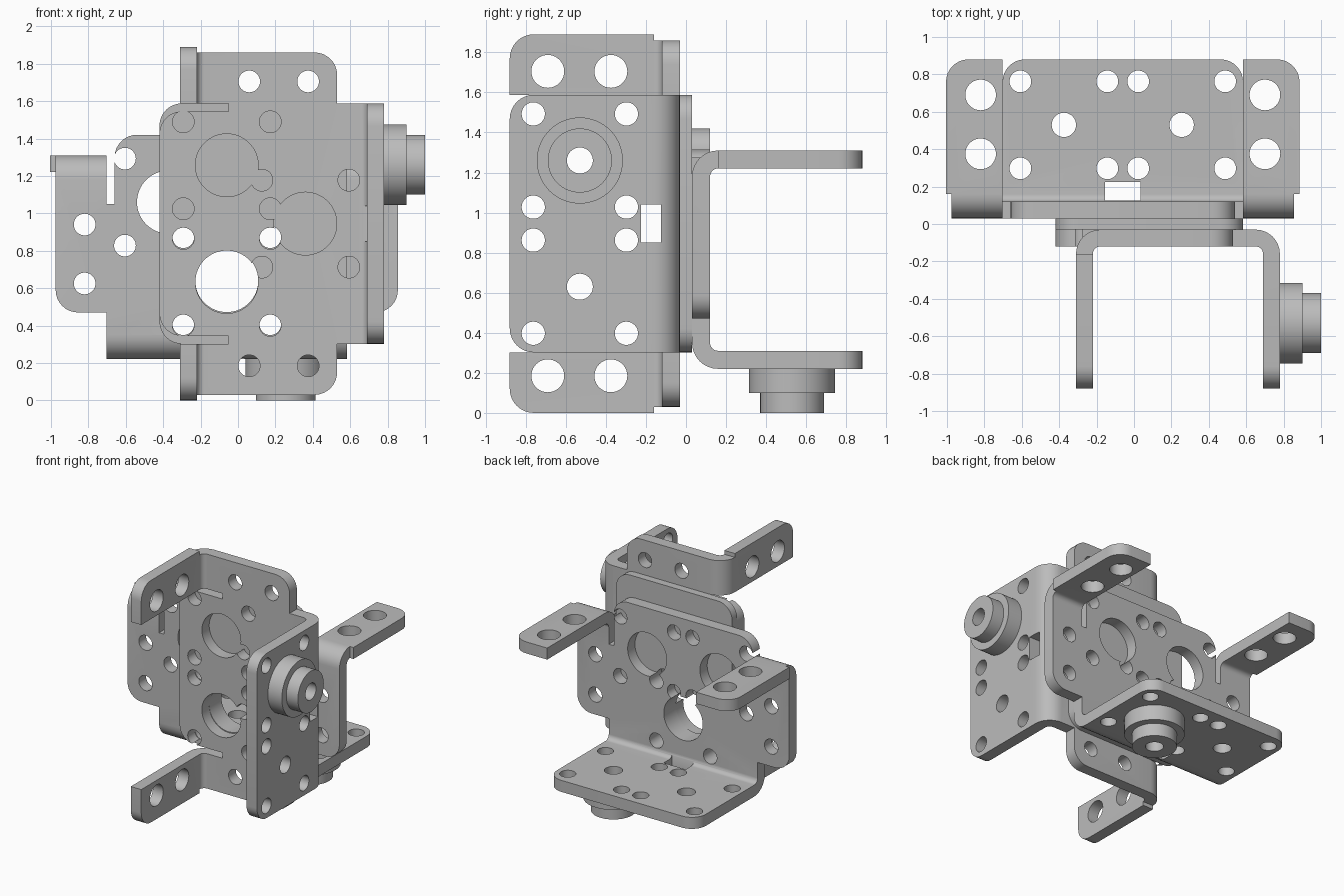
import bpy, bmesh, math
from mathutils import Matrix, Vector

if "Cube" in bpy.data.objects:
    bpy.data.objects.remove(bpy.data.objects["Cube"], do_unlink=True)

T = 0.09                 # sheet thickness
HALF = 0.643             # half width of the main sheet
R_IN, R_OUT = 0.04, 0.13 # bend radii
HORN = 0.2325            # half spacing of the square hole patterns

steel = bpy.data.materials.new("grey steel")
steel.use_nodes = True
GREY = (0.5, 0.5, 0.5, 1)
steel.diffuse_color = GREY
steel.node_tree.nodes["Principled BSDF"].inputs["Base Color"].default_value = GREY


def make_object(name, bm):
    bmesh.ops.recalc_face_normals(bm, faces=bm.faces)
    me = bpy.data.meshes.new(name)
    bm.to_mesh(me)
    bm.free()
    me.materials.append(steel)
    ob = bpy.data.objects.new(name, me)
    bpy.context.collection.objects.link(ob)
    return ob


def prism(name, outline, axis, lo, hi, rounds=(), radius=0.12):
    """Extrude an outline along an axis; round the corners listed in rounds."""
    def place(a, b, c):
        p = [a, b]
        p.insert(axis, c)
        return Vector(p)
    bm = bmesh.new()
    base = [bm.verts.new(place(a, b, lo)) for a, b in outline]
    face = bm.faces.new(base)
    new = bmesh.ops.extrude_face_region(bm, geom=[face])["geom"]
    shift = place(0, 0, hi - lo)
    bmesh.ops.translate(bm, vec=shift, verts=[g for g in new if isinstance(g, bmesh.types.BMVert)])
    edges = []
    for e in bm.edges:
        mid = (e.verts[0].co + e.verts[1].co) / 2
        if any((mid - Vector(r)).length < 0.005 for r in rounds):
            edges.append(e)
    if edges:
        bmesh.ops.bevel(bm, geom=edges, offset=radius, segments=8, profile=0.5, affect='EDGES')
    return make_object(name, bm)


def rect(a0, a1, b0, b1):
    return [(a0, b0), (a1, b0), (a1, b1), (a0, b1)]


def cylinder(name, centre, radius, axis, lo, hi, sides=40):
    ring = [(centre[0] + radius * math.cos(math.tau * i / sides),
             centre[1] + radius * math.sin(math.tau * i / sides)) for i in range(sides)]
    return prism(name, ring, axis, lo, hi)


def ell(corner, end, height):
    """Bent sheet section: flat run to u=end, leg at u=corner rising to w=height."""
    s = 1 if end > corner else -1
    pts = [(end, 0)]
    arc = [math.pi / 2 * i / 8 for i in range(9)]
    pts += [(corner + s * R_OUT * (1 - math.sin(t)), R_OUT * (1 - math.cos(t))) for t in arc]
    pts += [(corner, height), (corner + s * T, height)]
    pts += [(corner + s * (R_OUT - R_IN * math.sin(t)), R_OUT - R_IN * math.cos(t)) for t in reversed(arc)]
    return pts + [(end, T)]


def combine(target, tools, operation):
    for tool in tools:
        m = target.modifiers.new("cut", 'BOOLEAN')
        m.operation, m.solver, m.object = operation, 'EXACT', tool
    bpy.context.view_layer.update()
    deps = bpy.context.evaluated_depsgraph_get()
    target.data = bpy.data.meshes.new_from_object(target.evaluated_get(deps))
    target.modifiers.clear()
    for tool in tools:
        bpy.data.objects.remove(tool, do_unlink=True)


def smooth(ob):
    ob.data.shade_smooth()
    ob.data.set_sharp_from_angle(angle=math.radians(30))


def square(a, b):
    return [(a + i * HORN, b + j * HORN) for i in (-1, 1) for j in (-1, 1)]


# Bracket in local axes: u away from the flange, v across, w out of the plate
bracket = prism("bracket", ell(0, 0.83, 0.85), 1, -HALF, HALF,
                [(T / 2, s * HALF, 0.85) for s in (-1, 1)])
parts = [prism("plate_end", rect(0.83, 1.2, -0.6, 0.6), 2, 0, T,
               [(1.2, s * 0.6, T / 2) for s in (-1, 1)])]
for s in (-1, 1):
    lo, hi = sorted((s * HALF, s * 0.915))
    parts.append(prism("side_tab", ell(1.09, 0.25, R_OUT), 1, lo, hi, [(0.25, s * 0.915, T / 2)]))
    a, b = s * HALF, s * 0.945
    parts.append(prism("arm", [(a, R_OUT), (b, R_OUT), (b, 0.85), (a, 0.85)], 0, 1.0, 1.09,
                       [(1.045, b, 0.85)]))
# Stepped pivot boss on the flange
parts.append(cylinder("boss_base", (0.315, 0.5), 0.215, 0, -0.12, 0, 64))
parts.append(cylinder("boss_tip", (0.315, 0.5), 0.16, 0, -0.22, -0.12, 64))
combine(bracket, parts, 'UNION')

# Holes and window
cuts = []
small = set()
for u, v in ((0.42, 0), (0.84, 0.312), (0.84, -0.312)):
    cuts.append(cylinder("bore", (u, v), 0.168, 2, -0.1, 0.2, 64))
    small.update(square(u, v))
small.update((u, v) for u in (0.405, 0.72) for v in (-0.76, 0.76))
cuts += [cylinder("plate_hole", p, 0.058, 2, -0.1, 0.12) for p in sorted(small)]
for s in (-1, 1):
    cuts += [cylinder("flange_hole", p, 0.058, 0, -0.1, 0.14) for p in square(s * 0.315, 0.5)]
    cuts += [cylinder("pivot_hole", (s * 0.315, 0.5), 0.065, 0, -0.3, 0.2)]
    cuts += [cylinder("arm_hole", (s * 0.76, w), 0.082, 0, 0.95, 1.15) for w in (0.345, 0.66)]
cuts.append(prism("window", rect(-0.095, 0.095, 0.095, 0.195), 0, -0.1, 0.13))
combine(bracket, cuts, 'DIFFERENCE')

# Back bracket, flange downwards; front bracket, flange towards the left
back = bracket
back.name = "back_bracket"
front = bpy.data.objects.new("front_bracket", bracket.data.copy())
bpy.context.collection.objects.link(front)
back.data.transform(Matrix(((0, 1, 0, -0.06), (0, 0, 1, 0.03), (1, 0, 0, 0.22), (0, 0, 0, 1))))
front.data.transform(Matrix(((-1, 0, 0, 0.78), (0, 0, -1, -0.03), (0, 1, 0, 0.945), (0, 0, 0, 1))))
front.data.flip_normals()

# Spacer plate between the brackets
spacer = prism("spacer_plate", rect(-0.42, 0.583, 0.302, 1.588), 1, -0.03, 0.03,
               [(x, 0, z) for x in (-0.42, 0.583) for z in (0.302, 1.588)])
combine(spacer, [cylinder("bore", (-0.06, 0.64), 0.168, 1, -0.1, 0.1, 64)] +
        [cylinder("hole", p, 0.058, 1, -0.1, 0.1) for p in square(-0.06, 0.64)], 'DIFFERENCE')

for ob in (back, front, spacer):
    smooth(ob)
